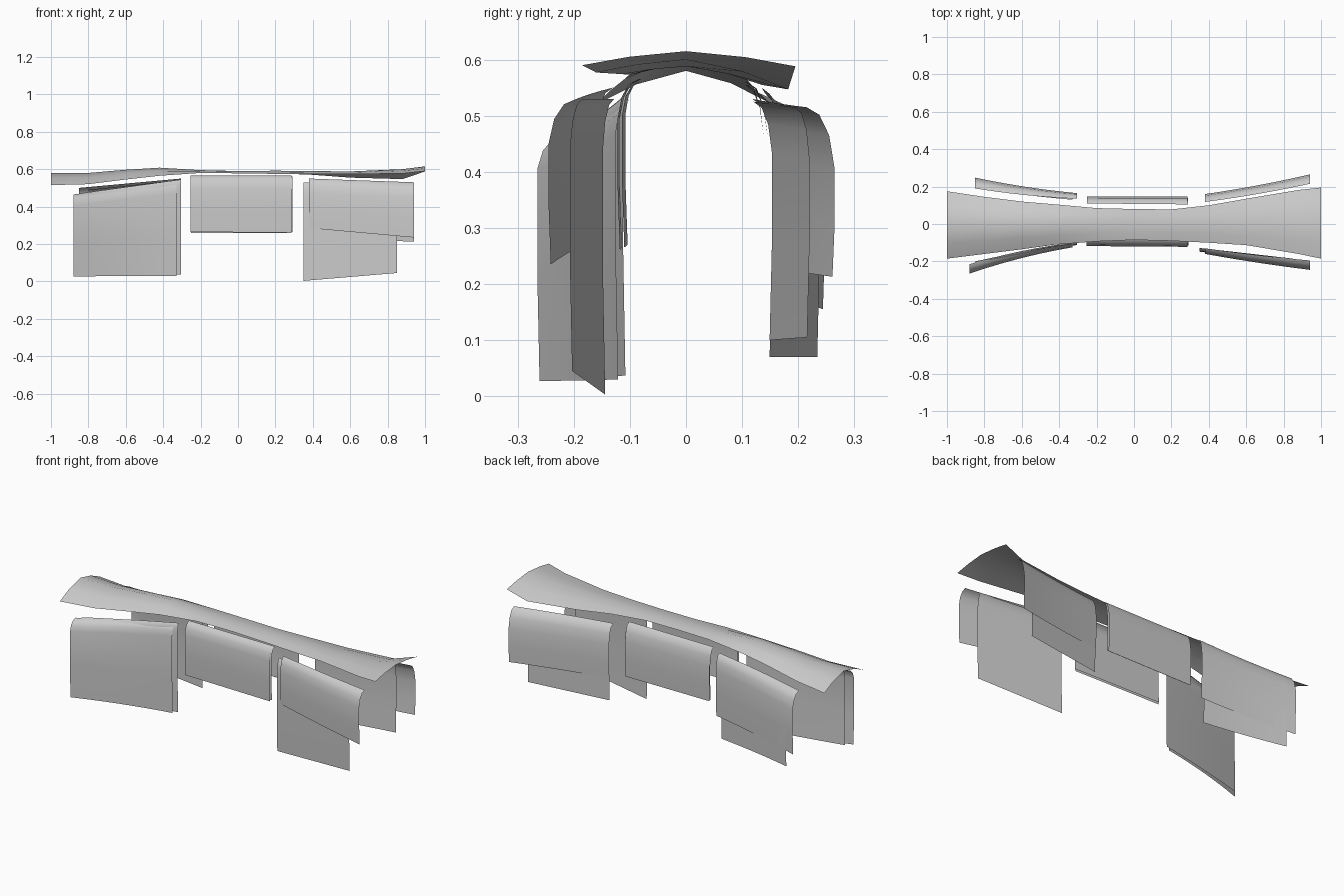
import bpy, bmesh, math

cube = bpy.data.objects.get("Cube")
if cube:
    bpy.data.objects.remove(cube, do_unlink=True)

grey = bpy.data.materials.new("cloth_grey")
grey.use_nodes = True
colour = (0.6, 0.6, 0.6, 1)
grey.diffuse_color = colour
grey.node_tree.nodes["Principled BSDF"].inputs["Base Color"].default_value = colour


def loft(name, rows):
    """Skin a smooth open sheet through equal-length rows of points."""
    bm = bmesh.new()
    grid = [[bm.verts.new(p) for p in row] for row in rows]
    for a, b in zip(grid, grid[1:]):
        for i in range(len(a) - 1):
            bm.faces.new((a[i], a[i + 1], b[i + 1], b[i]))
    bmesh.ops.recalc_face_normals(bm, faces=bm.faces)
    mesh = bpy.data.meshes.new(name)
    bm.to_mesh(mesh)
    bm.free()
    mesh.materials.append(grey)
    obj = bpy.data.objects.new(name, mesh)
    bpy.context.collection.objects.link(obj)
    for o in bpy.context.selected_objects:
        o.select_set(False)
    obj.select_set(True)
    bpy.context.view_layer.objects.active = obj
    bpy.ops.object.shade_smooth_by_angle(angle=math.radians(50))


# Ridge sheet: x, front y, front z, ridge z, back y, back z
stations = [
    (-1.0, -0.185, 0.515, 0.58, 0.175, 0.52),
    (-0.8, -0.16, 0.52, 0.58, 0.145, 0.525),
    (-0.6, -0.135, 0.545, 0.597, 0.12, 0.55),
    (-0.42, -0.11, 0.565, 0.608, 0.105, 0.57),
    (-0.2, -0.093, 0.58, 0.595, 0.085, 0.58),
    (0.0, -0.085, 0.578, 0.59, 0.08, 0.58),
    (0.2, -0.09, 0.575, 0.592, 0.078, 0.578),
    (0.4, -0.1, 0.573, 0.59, 0.1, 0.57),
    (0.6, -0.113, 0.574, 0.588, 0.135, 0.555),
    (0.88, -0.16, 0.577, 0.6, 0.182, 0.547),
    (1.0, -0.185, 0.59, 0.615, 0.195, 0.588),
]
loft("ridge_cover", [
    [(x, fy, fz, ), (x, fy * 0.55, rz - (rz - fz) * 0.4), (x, 0, rz),
     (x, by * 0.55, rz - (rz - bz) * 0.4), (x, by, bz)]
    for x, fy, fz, rz, by, bz in stations])


def panel(name, side, xs, tops, outs, ztops, zbots, curl, bow=0.0):
    """Hanging sheet: top edge, rounded shoulder, then a straight fall.
    Pairs give the values at the low-x and high-x ends."""
    profile = [(0, 0), (0.45, 0.12), (0.8, 0.45), (1.0, 1.0)]
    rows = []
    for i in range(7):
        t = i / 6

        def mix(pair):
            return pair[0] + (pair[1] - pair[0]) * t
        swell = bow * 4 * t * (1 - t)
        x, top, out, zt, zb = map(mix, (xs, tops, outs, ztops, zbots))
        row = [(x, side * (top + swell + (out - top) * u), zt - curl * v)
               for u, v in profile]
        row.append((x, side * (out + swell), (zt - curl + zb) / 2))
        row.append((x, side * (out + swell - 0.004), zb))
        rows.append(row)
    loft(name, rows)


FRONT, BACK = -1, 1
# Front row
panel("front_right_outer_panel", FRONT, (-0.88, -0.33), (0.215, 0.1),
      (0.265, 0.125), (0.465, 0.53), (0.027, 0.03), 0.06, -0.012)
panel("front_right_inner_panel", FRONT, (-0.85, -0.305), (0.2, 0.1),
      (0.228, 0.112), (0.47, 0.545), (0.03, 0.037), 0.06, -0.005)
panel("front_middle_outer_panel", FRONT, (-0.255, 0.285), (0.08, 0.085),
      (0.118, 0.122), (0.565, 0.565), (0.265, 0.26), 0.07)
panel("front_middle_inner_panel", FRONT, (-0.25, 0.292), (0.08, 0.085),
      (0.108, 0.114), (0.562, 0.56), (0.27, 0.265), 0.06)
panel("front_left_outer_panel", FRONT, (0.38, 0.94), (0.13, 0.195),
      (0.16, 0.245), (0.55, 0.53), (0.285, 0.235), 0.08, 0.004)
panel("front_left_inner_panel", FRONT, (0.35, 0.85), (0.128, 0.185),
      (0.148, 0.207), (0.53, 0.53), (0.003, 0.045), 0.09)

# Back row
panel("back_right_outer_panel", BACK, (-0.85, -0.305), (0.19, 0.135),
      (0.248, 0.165), (0.5, 0.55), (0.155, 0.2), 0.09, -0.008)
panel("back_right_inner_panel", BACK, (-0.8, -0.33), (0.19, 0.13),
      (0.238, 0.153), (0.49, 0.54), (0.07, 0.07), 0.07, -0.006)
panel("back_middle_outer_panel", BACK, (-0.25, 0.285), (0.11, 0.105),
      (0.146, 0.146), (0.56, 0.56), (0.26, 0.26), 0.1)
panel("back_middle_inner_panel", BACK, (-0.25, 0.29), (0.11, 0.105),
      (0.138, 0.138), (0.555, 0.555), (0.265, 0.265), 0.09)
panel("back_left_outer_panel", BACK, (0.38, 0.94), (0.118, 0.215),
      (0.16, 0.265), (0.53, 0.515), (0.23, 0.213), 0.11, -0.006)
panel("back_left_inner_panel", BACK, (0.38, 0.85), (0.12, 0.195),
      (0.153, 0.22), (0.525, 0.515), (0.1, 0.105), 0.09)
